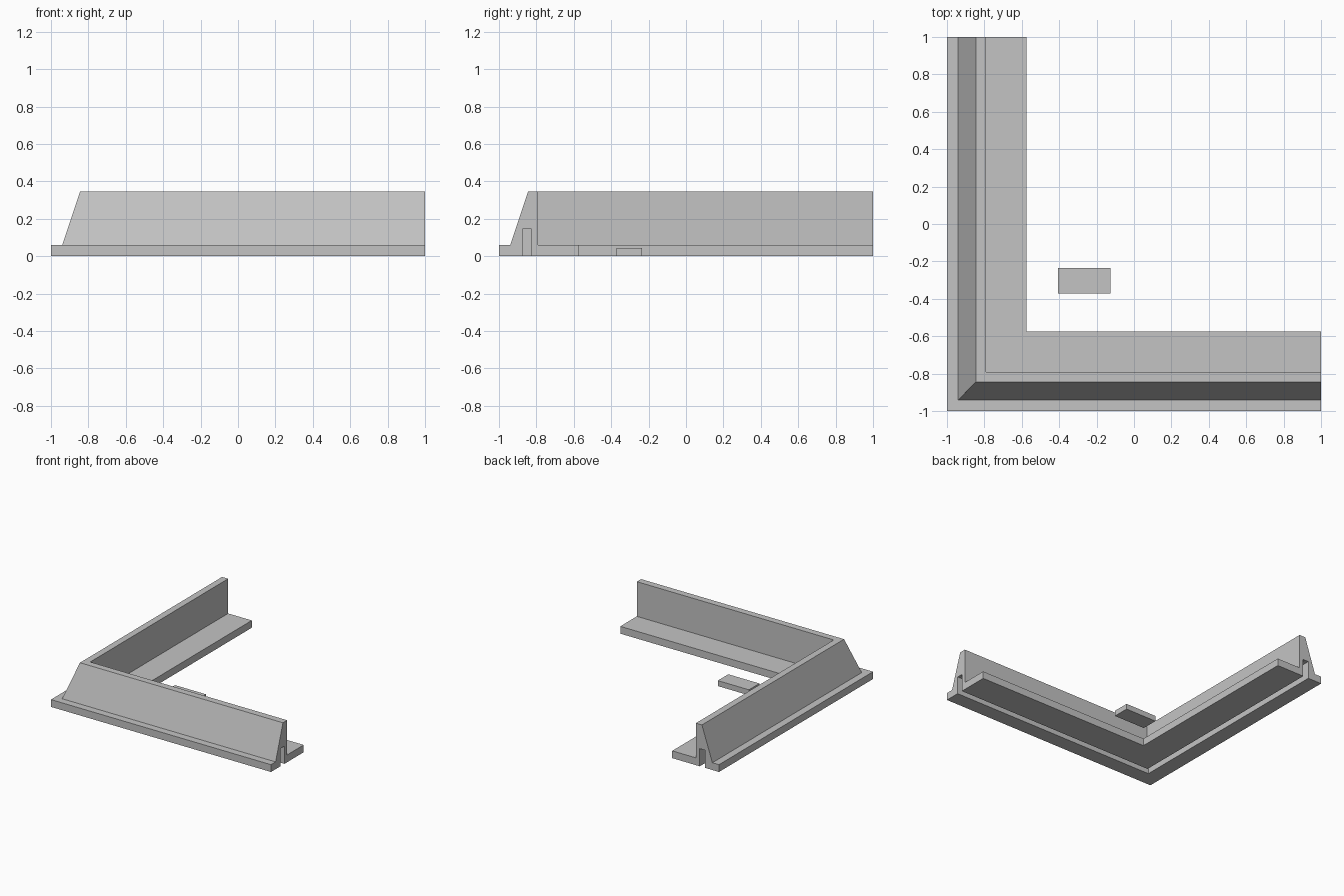
import bpy
import bmesh

if "Cube" in bpy.data.objects:
    bpy.data.objects.remove(bpy.data.objects["Cube"])

grey = bpy.data.materials.new("light grey")
grey.diffuse_color = (0.55, 0.55, 0.55, 1)
grey.use_nodes = True
grey.node_tree.nodes["Principled BSDF"].inputs["Base Color"].default_value = grey.diffuse_color


def finish(name, bm):
    bmesh.ops.recalc_face_normals(bm, faces=bm.faces)
    mesh = bpy.data.meshes.new(name)
    bm.to_mesh(mesh)
    bm.free()
    mesh.materials.append(grey)
    bpy.context.collection.objects.link(bpy.data.objects.new(name, mesh))


# Cross-section: flat base, wall with sloping outer face, groove underneath
profile = [(-1, 0), (-1, 0.06), (-0.94, 0.06), (-0.845, 0.345),
           (-0.79, 0.345), (-0.79, 0.06), (-0.575, 0.06), (-0.575, 0),
           (-0.825, 0), (-0.825, 0.145), (-0.875, 0.145), (-0.875, 0)]

# Corner barrier: the section swept along two legs with a mitred corner
bm = bmesh.new()
right_end = [bm.verts.new((1, d, z)) for d, z in profile]
corner = [bm.verts.new((d, d, z)) for d, z in profile]
back_end = [bm.verts.new((d, 1, z)) for d, z in profile]
for a, b in ((right_end, corner), (corner, back_end)):
    for i in range(len(profile)):
        j = (i + 1) % len(profile)
        bm.faces.new((a[i], a[j], b[j], b[i]))
bm.faces.new(right_end)
bm.faces.new(back_end)
finish("corner_barrier", bm)

# Small loose block on the ground inside the corner
bm = bmesh.new()
bmesh.ops.create_cube(bm, size=1)
bmesh.ops.scale(bm, vec=(0.283, 0.136, 0.045), verts=bm.verts)
bmesh.ops.translate(bm, vec=(-0.266, -0.303, 0.0225), verts=bm.verts)
finish("loose_block", bm)
